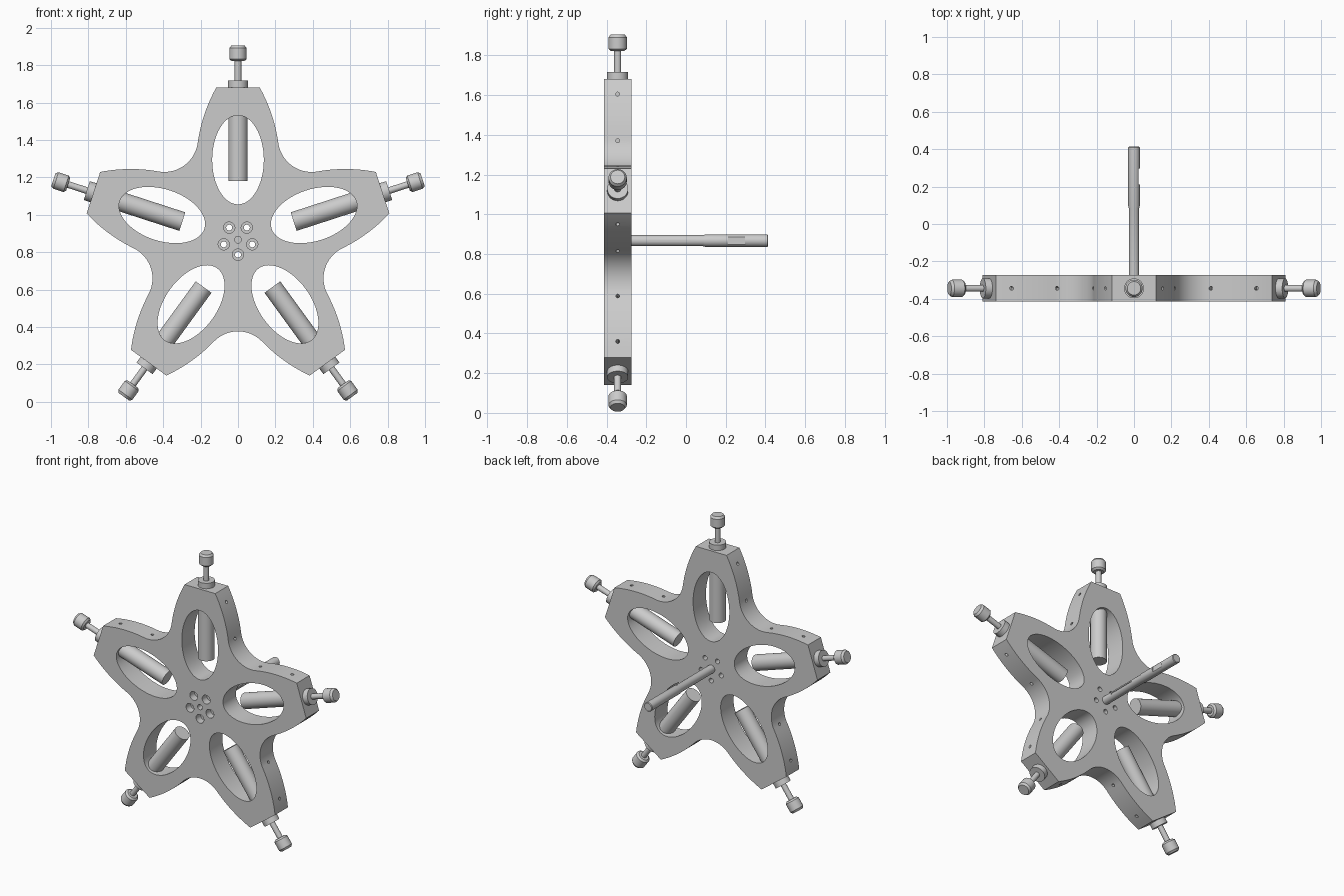
import bpy, bmesh
from math import sin, cos, pi, radians
from mathutils import Matrix, Vector

if "Cube" in bpy.data.objects:
    bpy.data.objects.remove(bpy.data.objects["Cube"])

ARMS = 5
HALF = 0.07                                   # half of the plate thickness
HUB = Matrix.Translation((0, -0.344, 0.867))  # middle of the plate
BACKWARD = Matrix.Rotation(-pi / 2, 4, 'X')   # turns local z to +y

grey = bpy.data.materials.new("machined_grey")
grey.use_nodes = True
grey.diffuse_color = (0.6, 0.6, 0.6, 1)
grey.node_tree.nodes["Principled BSDF"].inputs["Base Color"].default_value = (0.6, 0.6, 0.6, 1)


def arm_frame(k):
    """Local z runs outward along arm k, x across it, y through the plate."""
    return HUB @ Matrix.Rotation(2 * pi * k / ARMS, 4, 'Y')


def lathe(bm, profile, matrix, sides=32):
    """Closed turned solid from (radius, height) pairs along local z."""
    rings = []
    for radius, height in profile:
        rings.append([bm.verts.new(matrix @ Vector((
            radius * cos(2 * pi * i / sides), radius * sin(2 * pi * i / sides), height)))
            for i in range(sides)])
    for low, high in zip(rings, rings[1:]):
        for i in range(sides):
            j = (i + 1) % sides
            bm.faces.new((low[i], low[j], high[j], high[i]))
    bm.faces.new(rings[0][::-1])
    bm.faces.new(rings[-1])


def finish(name, bm):
    bmesh.ops.recalc_face_normals(bm, faces=bm.faces)
    mesh = bpy.data.meshes.new(name)
    bm.to_mesh(mesh)
    bm.free()
    mesh.materials.append(grey)
    obj = bpy.data.objects.new(name, mesh)
    bpy.context.collection.objects.link(obj)
    return obj


def activate(obj):
    bpy.ops.object.select_all(action='DESELECT')
    obj.select_set(True)
    bpy.context.view_layer.objects.active = obj


def smooth(obj):
    activate(obj)
    bpy.ops.object.shade_smooth_by_angle(angle=radians(30))


def cut(obj, cutter):
    cutter.hide_render = True
    mod = obj.modifiers.new("cut", 'BOOLEAN')
    mod.operation = 'DIFFERENCE'
    mod.solver = 'EXACT'
    mod.object = cutter
    activate(obj)
    bpy.ops.object.modifier_apply(modifier=mod.name)
    bpy.data.objects.remove(cutter)


def turned(name, profile, matrix, sides=32):
    bm = bmesh.new()
    lathe(bm, profile, matrix, sides)
    obj = finish(name, bm)
    smooth(obj)
    return obj


# Star plate outline: a concave valley arc flowing into a convex arm side
side = []
for i in range(13):
    a = radians(54 - 46 * i / 12)
    side.append((0.394 - 0.18 * cos(a), 0.542 - 0.18 * sin(a)))
t0, r0 = side[-1]
for i in range(1, 11):
    a = radians(8 + 21 * i / 10)
    side.append((t0 - 0.856 * (cos(radians(8)) - cos(a)),
                 r0 + 0.856 * (sin(a) - sin(radians(8)))))
arm = [(-t, r) for t, r in side] + side[:0:-1]

bm = bmesh.new()
outline = [bm.verts.new(arm_frame(k) @ Vector((t, -HALF, r)))
           for k in range(ARMS) for t, r in arm]
face = bm.faces.new(outline)
extruded = bmesh.ops.extrude_face_region(bm, geom=[face])
bmesh.ops.translate(bm, vec=(0, 2 * HALF, 0),
                    verts=[v for v in extruded["geom"] if isinstance(v, bmesh.types.BMVert)])
plate = finish("star_plate", bm)

# Openings: arm ellipses, counterbored bolt holes, centre hole, side set-screw holes
bm = bmesh.new()
for k in range(ARMS):
    frame = arm_frame(k)
    ellipse = frame @ Matrix.Translation((0, 0, 0.427)) @ Matrix.Diagonal((0.138, 1, 0.238, 1))
    lathe(bm, [(1, -0.1), (1, 0.1)], ellipse @ BACKWARD, 64)
    bolt = frame @ Matrix.Rotation(pi, 4, 'Y') @ Matrix.Translation((0, 0, 0.08))
    lathe(bm, [(0.03, -0.1), (0.03, -0.02), (0.016, -0.02), (0.016, 0.1)], bolt @ BACKWARD, 24)
    for sign in (-1, 1):
        for r, t in ((0.738, 0.155), (0.503, 0.218)):
            drill = frame @ Matrix.Translation((sign * t, 0, r))
            drill = drill @ Matrix.Rotation(sign * pi / 2, 4, 'Y')
            lathe(bm, [(0.01, -0.04), (0.01, 0.04)], drill, 12)
lathe(bm, [(0.018, -0.1), (0.018, 0.03)], HUB @ BACKWARD, 24)
cut(plate, finish("plate_cutter", bm))
smooth(plate)

# Adjusters on every arm: inner plunger, collar, stem and knob
for k in range(ARMS):
    frame = arm_frame(k)
    n = str(k + 1)
    turned("plunger_" + n, [(0.052, 0.313), (0.052, 0.72)], frame)
    turned("collar_" + n, [(0.053, 0.80), (0.053, 0.85)], frame)
    turned("stem_" + n, [(0.018, 0.84), (0.018, 0.97)], frame)
    turned("knob_" + n, [(0.034, 0.955), (0.046, 0.966), (0.046, 1.024),
                         (0.036, 1.038)], frame)

# Axle rod at the back, slightly thicker towards its end
axle = turned("axle_rod", [(0.028, 0.04), (0.028, 0.43), (0.031, 0.44),
                           (0.031, 0.754), (0.027, 0.758)], HUB @ BACKWARD)

# Key flat and narrow groove on the left of the axle
for y, length, height, depth in ((0.255, 0.085, 0.06, 0.008), (-0.09, 0.2, 0.008, 0.01)):
    bm = bmesh.new()
    bmesh.ops.create_cube(bm, size=1, matrix=Matrix.Translation((0.05 - depth / 2 + 0.006, y, 0.867))
                          @ Matrix.Diagonal((0.05 + depth / 2, length, height, 1)))
    cut(axle, finish("axle_cutter", bm))
smooth(axle)
